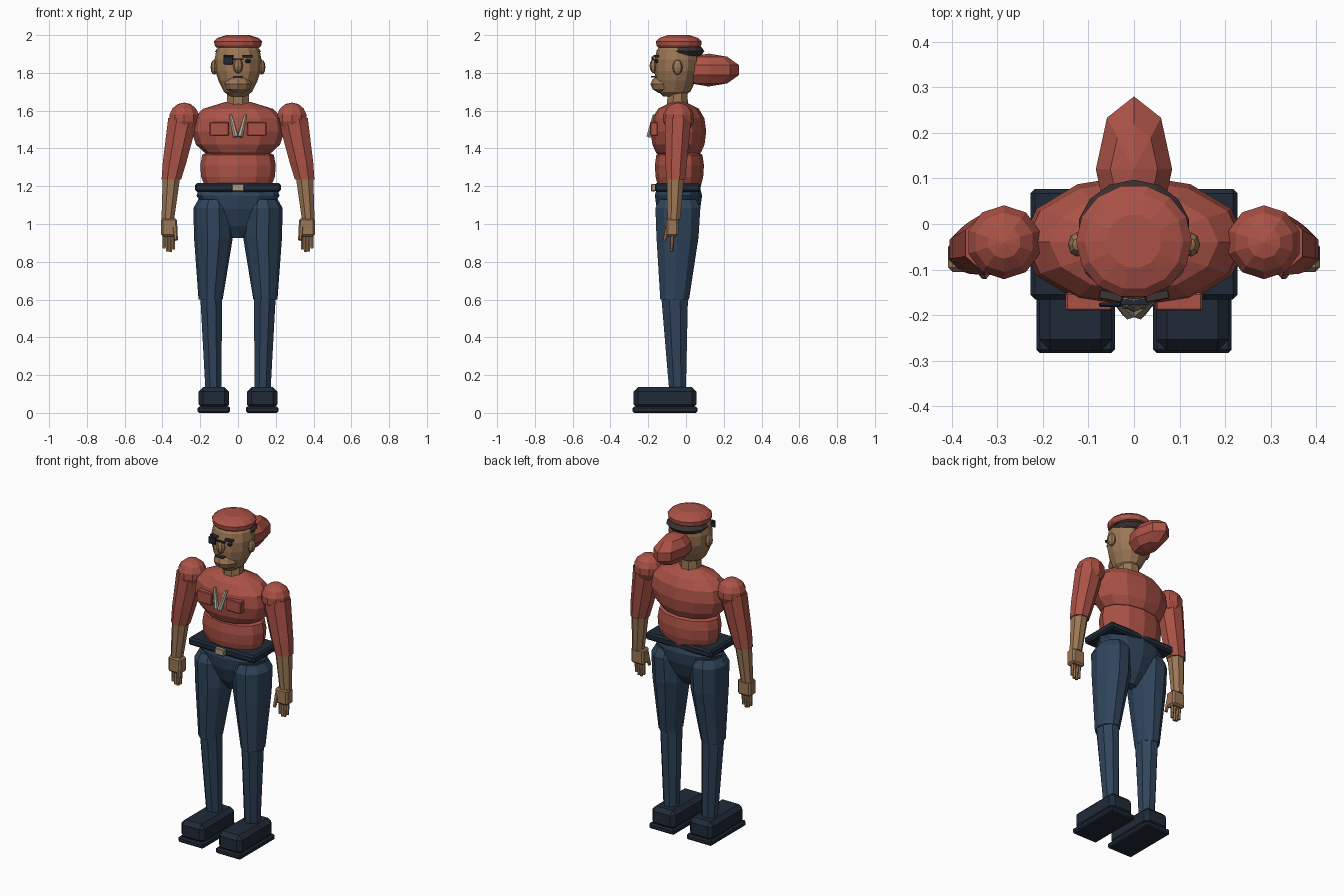
import bpy, bmesh, math
from mathutils import Vector, Matrix

if "Cube" in bpy.data.objects:
    bpy.data.objects.remove(bpy.data.objects["Cube"])


def material(name, rgb):
    m = bpy.data.materials.new(name)
    m.diffuse_color = (*rgb, 1)
    m.use_nodes = True
    m.node_tree.nodes["Principled BSDF"].inputs["Base Color"].default_value = m.diffuse_color
    return m


RED = material("brick_red", (0.41, 0.085, 0.062))
JEANS = material("denim_blue", (0.029, 0.058, 0.105))
NAVY = material("dark_navy", (0.014, 0.023, 0.040))
SKIN = material("tan_skin", (0.33, 0.185, 0.092))
HAIR = material("dark_brown", (0.045, 0.033, 0.030))
PALE = material("pale_khaki", (0.42, 0.40, 0.30))
BRASS = material("buckle_beige", (0.42, 0.33, 0.23))


def finish(bm, name, mat):
    bmesh.ops.recalc_face_normals(bm, faces=bm.faces)
    me = bpy.data.meshes.new(name)
    bm.to_mesh(me)
    bm.free()
    me.materials.append(mat)
    ob = bpy.data.objects.new(name, me)
    bpy.context.collection.objects.link(ob)
    return ob


def ellipsoid(name, center, radii, mat, seg=10, rings=7):
    bm = bmesh.new()
    bmesh.ops.create_uvsphere(bm, u_segments=seg, v_segments=rings, radius=1)
    bmesh.ops.scale(bm, vec=radii, verts=bm.verts)
    bmesh.ops.translate(bm, vec=center, verts=bm.verts)
    return finish(bm, name, mat)


def loft(name, rings, mat, n=8, turn=0.5):
    """Stack of elliptical sections (x, y, z, rx, ry), capped at both ends."""
    bm = bmesh.new()
    loops = []
    for x, y, z, rx, ry in rings:
        angles = [(i + turn) * math.tau / n for i in range(n)]
        loops.append([bm.verts.new((x + rx * math.cos(a), y + ry * math.sin(a), z)) for a in angles])
    for a, b in zip(loops, loops[1:]):
        for i in range(n):
            j = (i + 1) % n
            bm.faces.new((a[i], a[j], b[j], b[i]))
    bm.faces.new(loops[0])
    bm.faces.new(loops[-1])
    return finish(bm, name, mat)


def box(name, lo, hi, mat, bevel=0.0, rot=None):
    lo, hi = Vector(lo), Vector(hi)
    bm = bmesh.new()
    bmesh.ops.create_cube(bm, size=1)
    bmesh.ops.scale(bm, vec=hi - lo, verts=bm.verts)
    if bevel:
        bmesh.ops.bevel(bm, geom=list(bm.edges), offset=bevel, segments=1, affect='EDGES')
    if rot:
        bmesh.ops.rotate(bm, matrix=rot, verts=bm.verts)
    bmesh.ops.translate(bm, vec=(lo + hi) / 2, verts=bm.verts)
    return finish(bm, name, mat)


def stick(name, a, b, r1, r2, mat):
    a, b = Vector(a), Vector(b)
    bm = bmesh.new()
    bmesh.ops.create_cone(bm, cap_ends=True, segments=6, radius1=r1, radius2=r2, depth=(b - a).length)
    bmesh.ops.transform(bm, matrix=Matrix.Translation((a + b) / 2) @
                        (b - a).to_track_quat('Z', 'Y').to_matrix().to_4x4(), verts=bm.verts)
    return finish(bm, name, mat)


def mirrored(s, lo, hi):
    """Flip a box's x range to the side s."""
    xs = sorted((s * lo[0], s * hi[0]))
    return (xs[0], *lo[1:]), (xs[1], *hi[1:])


# Torso
C = -0.04
loft("chest", [(0, C, z, rx, ry) for z, rx, ry in (
    (1.345, .13, .09), (1.38, .18, .12), (1.42, .222, .138), (1.49, .247, .147),
    (1.56, .238, .137), (1.61, .185, .108), (1.645, .07, .04))], RED, 12, 0)
loft("belly", [(0, -.035, z, rx, ry) for z, rx, ry in (
    (1.185, .17, .11), (1.25, .195, .126), (1.31, .2, .13),
    (1.365, .19, .122), (1.39, .14, .09))], RED, 12, 0)
loft("hips", [(0, C, z, rx, ry) for z, rx, ry in (
    (.925, .04, .035), (.99, .10, .08), (1.08, .175, .115),
    (1.15, .22, .125), (1.19, .205, .115))], JEANS, 12, 0)
loft("neck", [(0, -.045, 1.60, .065, .06), (0, -.045, 1.74, .06, .057)], SKIN, 8)

# Belt and buckle
box("belt", (-.227, -.165, 1.17), (.227, .077, 1.216), NAVY, .01)
box("buckle", (-.032, -.185, 1.173), (.032, -.16, 1.213), BRASS, .004)

# Head
loft("head", [(0, y, z, rx, ry) for y, z, rx, ry in (
    (-.07, 1.675, .04, .05), (-.062, 1.70, .075, .085), (-.055, 1.76, .104, .107),
    (-.05, 1.81, .12, .117), (-.048, 1.87, .124, .118), (-.045, 1.92, .115, .11),
    (-.045, 1.96, .08, .08))], SKIN, 12, 0)
ellipsoid("jaw", (0, -.108, 1.74), (.075, .08, .052), SKIN, 10, 6)
ellipsoid("nose", (0, -.167, 1.837), (.026, .026, .04), SKIN, 8, 6)
box("mouth", (-.026, -.186, 1.776), (.026, -.150, 1.784), HAIR)
ellipsoid("hair", (0, -.015, 1.915), (.124, .112, .044), HAIR, 14, 6)
ellipsoid("tied_tail", (0, .12, 1.815), (.088, .168, .087), RED, 8, 5)

# Cap
loft("cap", [(0, -.038, z, r, r * .98) for z, r in (
    (1.935, .115), (1.945, .124), (1.967, .127), (1.985, .108), (2.0, .06))], RED, 14, 0)

# Eye patch on one side, open eye on the other
box("eye_patch", (-.077, -.182, 1.845), (-.027, -.172, 1.888), NAVY, .003)
ellipsoid("eye", (.052, -.153, 1.863), (.016, .016, .012), NAVY, 8, 6)
box("patch_strap", (-.03, -.178, 1.868), (.03, -.165, 1.876), NAVY)

for s, side in ((-1, "left"), (1, "right")):
    # Face sides
    ellipsoid(side + "_ear", (s * .125, -.045, 1.83), (.02, .027, .04), SKIN, 8, 6)
    box(side + "_brow", *mirrored(s, (.025, -.168, 1.882), (.077, -.148, 1.895)), HAIR, .002,
        Matrix.Rotation(s * .2, 3, 'Z'))

    # Chest pocket and collar tab
    box(side + "_pocket", *mirrored(s, (.048, -.19, 1.468), (.15, -.15, 1.54)), RED, .004)
    stick(side + "_collar_tab", (s * .011, -.195, 1.462), (s * .04, -.168, 1.578), .015, .008, PALE)

    # Arm
    ellipsoid(side + "_shoulder", (s * .285, C, 1.56), (.084, .083, .083), RED, 10, 7)
    loft(side + "_sleeve", [(s * .353, -.055, 1.235, .056, .054), (s * .335, -.052, 1.33, .068, .062),
                            (s * .29, -.042, 1.56, .086, .076)], RED, 8)
    loft(side + "_forearm", [(s * .372, -.065, 1.02, .036, .036),
                             (s * .352, -.056, 1.25, .05, .05)], SKIN, 8)
    box(side + "_palm", *mirrored(s, (.322, -.105, .935), (.408, -.04, 1.03)), SKIN, .01)
    for i, length in enumerate((.07, .083, .08, .065)):
        x = s * (.341 + .0165 * i)
        stick(f"{side}_finger_{i + 1}", (x, -.072, .945), (x, -.076, .935 - length), .011, .009, SKIN)
    stick(side + "_thumb", (s * .335, -.095, .99), (s * .328, -.112, .915), .014, .01, SKIN)

    # Leg
    loft(side + "_thigh", [(s * .145, -.06, .60, .064, .08), (s * .13, -.045, .93, .103, .117),
                           (s * .132, -.043, 1.085, .104, .125), (s * .13, -.043, 1.13, .08, .10)],
         JEANS, 10, 0)
    loft(side + "_shin", [(s * .13, -.045, .12, .046, .048),
                          (s * .142, -.06, .61, .062, .076)], JEANS, 8)

    # Shoe
    box(side + "_shoe", *mirrored(s, (.048, -.277, .02), (.208, .055, .136)), NAVY, .024)
    box(side + "_sole", *mirrored(s, (.042, -.283, 0), (.214, .06, .034)), NAVY, .008)
